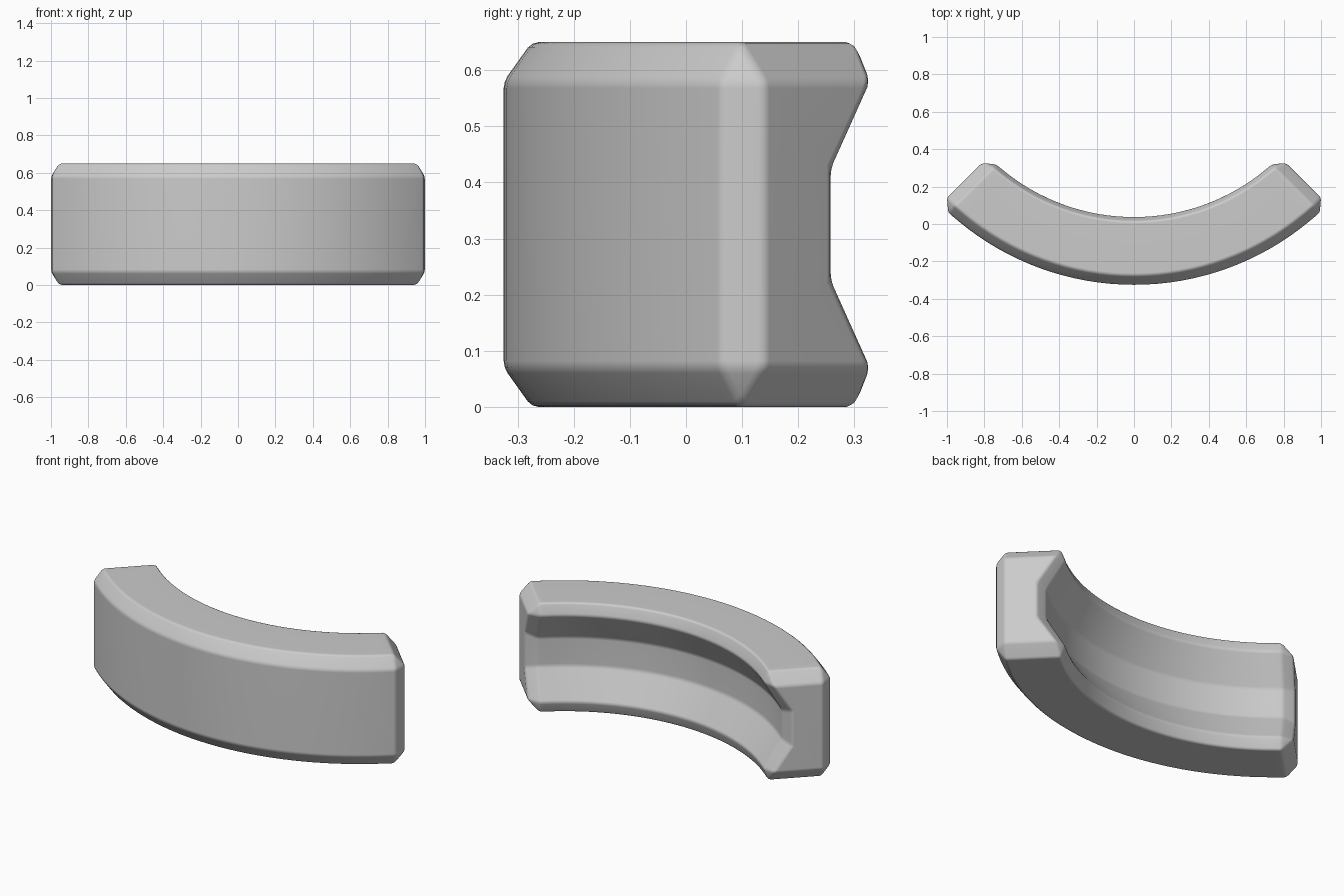
import bpy, bmesh, math
from mathutils import Vector

cube = bpy.data.objects.get("Cube")
if cube:
    bpy.data.objects.remove(cube, do_unlink=True)

HEIGHT = 0.65
CENTRE_Y = 1.14          # axis of the arc
HALF_ANGLE = math.radians(45)
CHAMFER = 0.06           # depth of the end chamfer
STEPS = 32

# Lower half of the cross-section (radius, z), groove side to outer side
body_half = [(1.2, 0.24), (1.1, 0.068), (1.125, 0), (1.415, 0), (1.465, 0.07)]
# Matching points of the end face; chamfered corners meet in one point
cap_half = [(1.245, 0.222), (1.146, 0.07), (1.146, 0.07), (1.414, 0.07), (1.414, 0.07)]


def mirrored(half):
    return half + [(r, HEIGHT - z) for r, z in reversed(half)]


def place(r, z, angle, shift=0):
    """Point of the section at an angle, shifted along the arc's tangent."""
    s, c = math.sin(angle), math.cos(angle)
    return Vector((r * s + shift * c, CENTRE_Y - r * c + shift * s, z))


bm = bmesh.new()
body, cap = mirrored(body_half), mirrored(cap_half)
n = len(body)


def ring(section, angle, shift=0):
    return [bm.verts.new(place(r, z, angle, shift)) for r, z in section]


# Rings: end face, chamfer, swept arc, chamfer, end face
rings = [ring(cap, -HALF_ANGLE), ring(body, -HALF_ANGLE, CHAMFER)]
inner = HALF_ANGLE - 0.09
for i in range(STEPS + 1):
    rings.append(ring(body, inner * (2 * i / STEPS - 1)))
rings += [ring(body, HALF_ANGLE, -CHAMFER), ring(cap, HALF_ANGLE)]

for a, b in zip(rings, rings[1:]):
    for i in range(n):
        j = (i + 1) % n
        bm.faces.new((a[i], a[j], b[j], b[i]))
bm.faces.new(rings[0])
bm.faces.new(rings[-1])
bmesh.ops.remove_doubles(bm, verts=bm.verts, dist=0.0005)
bmesh.ops.recalc_face_normals(bm, faces=bm.faces)

mesh = bpy.data.meshes.new("curved_block")
bm.to_mesh(mesh)
bm.free()
block = bpy.data.objects.new("curved_block", mesh)
bpy.context.collection.objects.link(block)

# Plain grey
grey = bpy.data.materials.new("plain_grey")
grey.use_nodes = True
colour = (0.6, 0.6, 0.6, 1)
grey.diffuse_color = colour
grey.node_tree.nodes["Principled BSDF"].inputs["Base Color"].default_value = colour
mesh.materials.append(grey)

# Softened edges with smooth shading
for poly in mesh.polygons:
    poly.use_smooth = True
bevel = block.modifiers.new("soft_edges", 'BEVEL')
bevel.width = 0.012
bevel.segments = 2
bevel.limit_method = 'ANGLE'
bevel.angle_limit = math.radians(20)
normals = block.modifiers.new("weighted_normals", 'WEIGHTED_NORMAL')
normals.weight = 50
